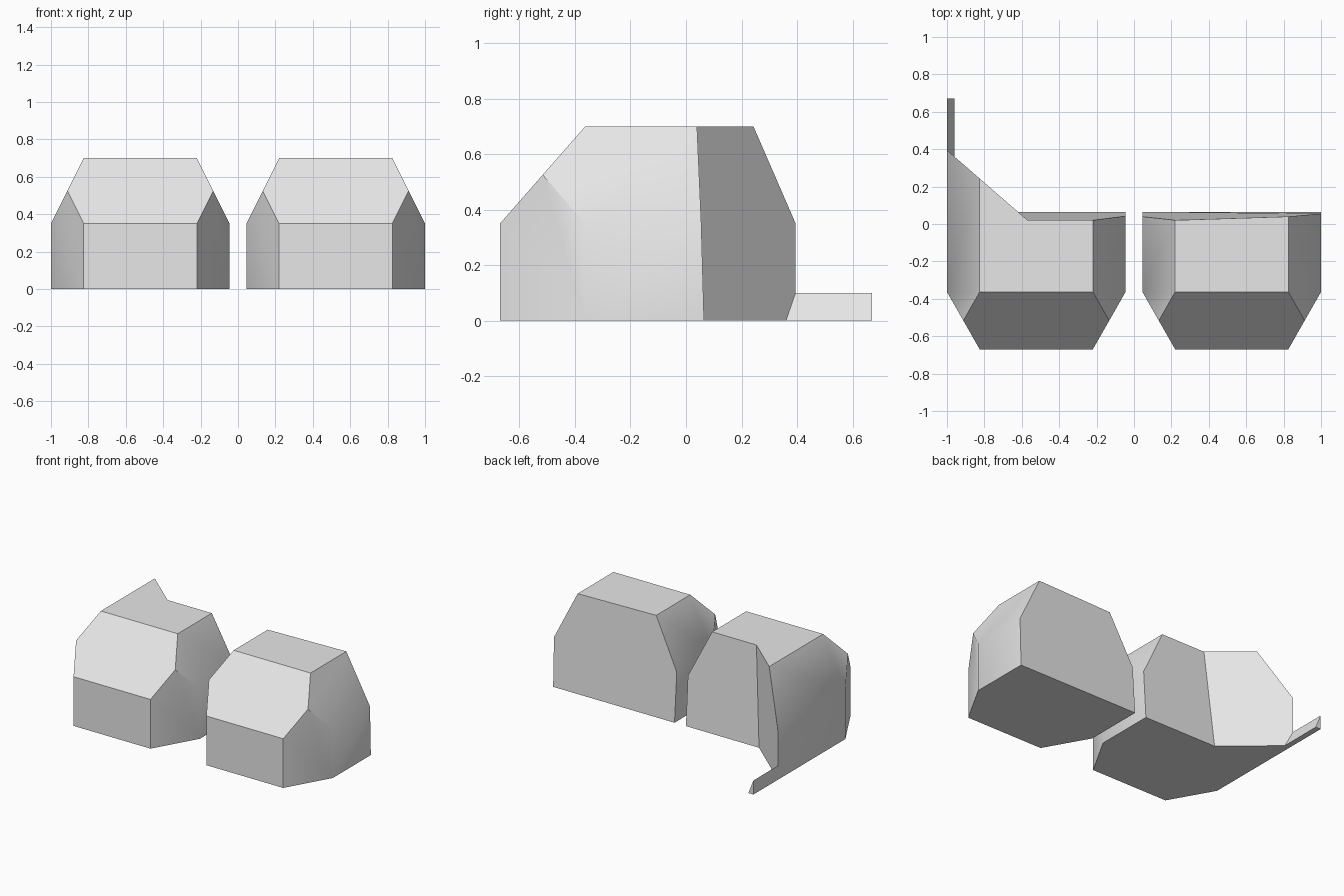
import bpy, bmesh
from mathutils import Vector

cube = bpy.data.objects.get("Cube")
if cube:
    bpy.data.objects.remove(cube, do_unlink=True)

H, MID, CH = 0.70, 0.35, 0.175      # height, shoulder height, side chamfer
FRONT, FRONT_IN = -0.67, -0.363     # front face, end of the front slope
BACK = 0.065                        # back face at the ground
INNER, OUTER = 0.045, 1.0

grey = bpy.data.materials.new("light_grey")
grey.use_nodes = True
colour = (0.8, 0.8, 0.8, 1)
grey.diffuse_color = colour
grey.node_tree.nodes["Principled BSDF"].inputs["Base Color"].default_value = colour


def finish(bm, name):
    bmesh.ops.recalc_face_normals(bm, faces=bm.faces)
    mesh = bpy.data.meshes.new(name)
    bm.to_mesh(mesh)
    bm.free()
    mesh.materials.append(grey)
    obj = bpy.data.objects.new(name, mesh)
    bpy.context.collection.objects.link(obj)
    return obj


def prism(outline, step):
    """Close a flat outline and extrude it along step."""
    bm = bmesh.new()
    face = bm.faces.new([bm.verts.new(p) for p in outline])
    ext = bmesh.ops.extrude_face_region(bm, geom=[face], use_keep_orig=True)
    moved = [g for g in ext["geom"] if isinstance(g, bmesh.types.BMVert)]
    bmesh.ops.translate(bm, verts=moved, vec=step)
    return bm


def cut(bm, point, normal):
    """Slice away the side the normal points to and cap the opening."""
    geom = bm.verts[:] + bm.edges[:] + bm.faces[:]
    bmesh.ops.bisect_plane(bm, geom=geom, dist=1e-5, plane_co=point,
                           plane_no=Vector(normal).normalized(), clear_outer=True)
    rim = [e for e in bm.edges if e.is_boundary]
    bmesh.ops.holes_fill(bm, edges=rim, sides=0)


def block(name, x0, x1, back, lean):
    """Chamfered block: plan outline, side slopes, front slope, leaning back."""
    outline = [(x0, FRONT_IN, 0), (x0 + CH, FRONT, 0),
               (x1 - CH, FRONT, 0), (x1, FRONT_IN, 0)] + back
    bm = prism(outline, (0, 0, H))
    cut(bm, (x0, 0, MID), (-(H - MID), 0, CH))
    cut(bm, (x1, 0, MID), (H - MID, 0, CH))
    cut(bm, (0, FRONT, MID), (0, -(H - MID), FRONT_IN - FRONT))
    for v in bm.verts:
        if abs(v.co.y - BACK) < 1e-4:
            shift = lean(v.co.x) * v.co.z
            v.co.y -= shift
            if -0.7 < v.co.x < -0.5:      # keep the corner on the diagonal wall
                v.co.x += shift / 0.87
    return finish(bm, name)


# Left block, with a slightly twisted back
left = block("left_block", INNER, OUTER, [(OUTER, BACK, 0), (INNER, BACK, 0)],
             lambda x: 0.064 - 0.046 * (x - 0.22))

# Right block, with a diagonal wall running back to the outer side
right = block("right_block", -OUTER, -INNER,
              [(-INNER, BACK, 0), (-0.62, BACK, 0), (-OUTER, 0.395, 0)],
              lambda x: 0.064)

# Thin three-sided rail behind the right block, mitred to the diagonal wall
bm = prism([(-1, 0.395, 0), (-1, 0.395, 0.1), (-0.96, 0.36, 0)], (0, 0.3, 0))
for v in bm.verts:
    if v.co.y > 0.5:
        v.co.y = 0.67
finish(bm, "rear_rail")

# Soften only the shallow edges on the block sides
for obj in (left, right):
    bpy.ops.object.select_all(action='DESELECT')
    obj.select_set(True)
    bpy.context.view_layer.objects.active = obj
    bpy.ops.object.shade_smooth_by_angle()
